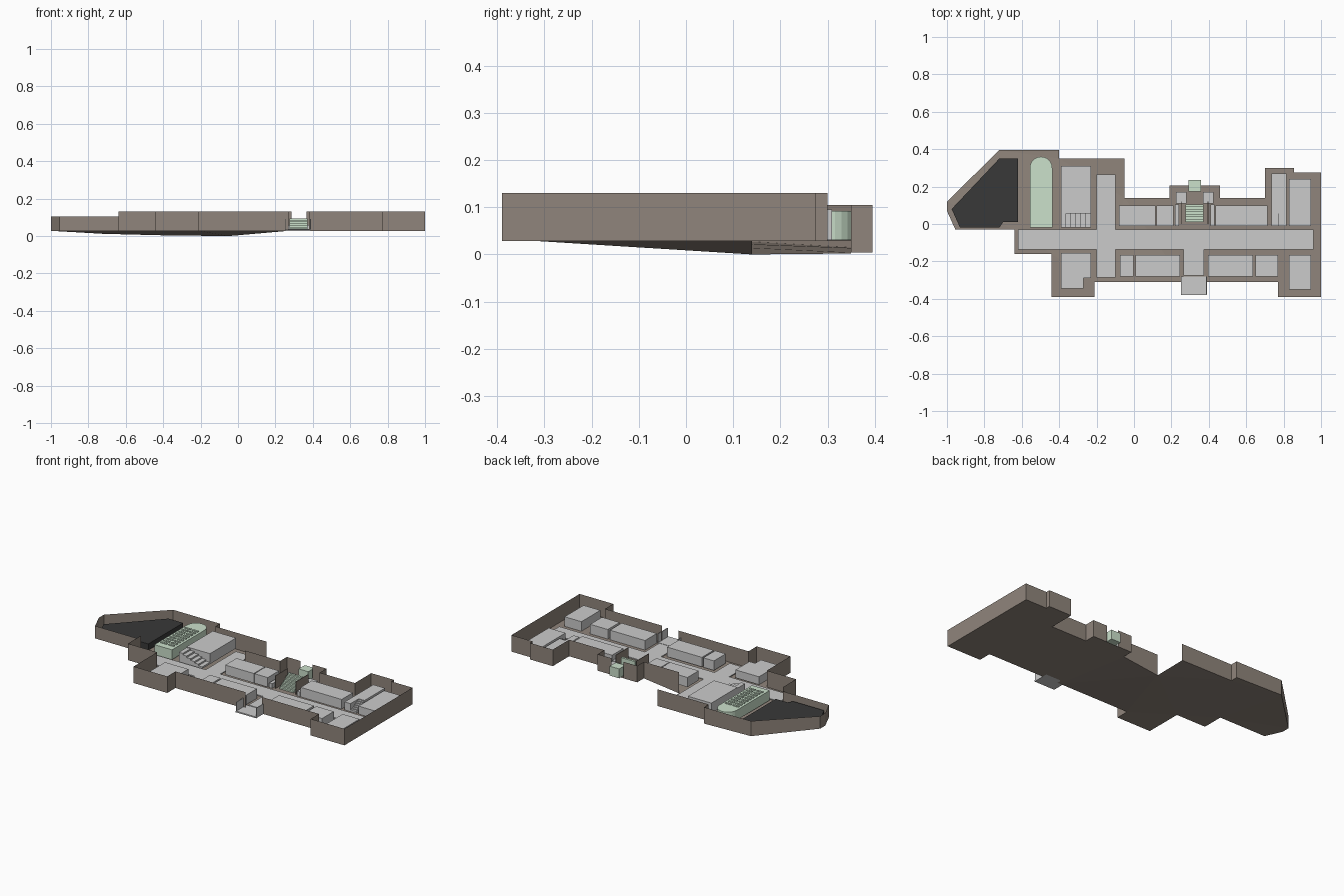
import bpy, bmesh, math

if "Cube" in bpy.data.objects:
    bpy.data.objects.remove(bpy.data.objects["Cube"])

def mat(name, c):
    m = bpy.data.materials.new(name)
    m.diffuse_color = (*c, 1)
    m.use_nodes = True
    m.node_tree.nodes["Principled BSDF"].inputs["Base Color"].default_value = m.diffuse_color
    return m

BROWN = mat("earth_brown", (0.28, 0.235, 0.2))
GREEN = mat("pale_green", (0.6, 0.75, 0.6))
BLACK = mat("black", (0.04, 0.04, 0.04))

def finish(bm, name, m=None, fix=True):
    if fix:
        bmesh.ops.recalc_face_normals(bm, faces=bm.faces)
    me = bpy.data.meshes.new(name)
    bm.to_mesh(me)
    bm.free()
    ob = bpy.data.objects.new(name, me)
    bpy.context.collection.objects.link(ob)
    if m:
        me.materials.append(m)
    return ob

def add_prism(bm, pts, z0, z1):
    lo = [bm.verts.new((x, y, z0)) for x, y in pts]
    hi = [bm.verts.new((x, y, z1)) for x, y in pts]
    n = len(pts)
    bm.faces.new(lo[::-1])
    bm.faces.new(hi)
    for i in range(n):
        j = (i + 1) % n
        bm.faces.new((lo[i], lo[j], hi[j], hi[i]))

def rect(x0, x1, y0, y1):
    return [(x0, y0), (x1, y0), (x1, y1), (x0, y1)]

def prism(name, pts, z0, z1, m=None):
    bm = bmesh.new()
    add_prism(bm, pts, z0, z1)
    return finish(bm, name, m)

def stairs(name, x0, x1, y0, y1, z0, za, zb, n, axis, m=None):
    """n steps whose tops run from za to zb along the axis"""
    bm = bmesh.new()
    for i in range(n):
        a, b = i / n, (i + 1) / n
        z = za + (zb - za) * i / (n - 1)
        if axis == 'x':
            r = rect(x0 + (x1 - x0) * a, x0 + (x1 - x0) * b, y0, y1)
        else:
            r = rect(x0, x1, y0 + (y1 - y0) * a, y0 + (y1 - y0) * b)
        add_prism(bm, r, z0, z)
    return finish(bm, name, m)

# outer shell: x, y, bottom z, height of wall running to the next point (0 = gap)
B, H, L = 0.028, 0.13, 0.105
shell = [
    (-1, .07, B, L), (-.955, -.03, B, L), (-.64, -.03, B, H), (-.64, -.16, B, H),
    (-.44, -.16, B, H), (-.44, -.39, B, H), (-.21, -.39, B, H), (-.21, -.31, B, H),
    (.27, -.31, B, 0), (.38, -.31, B, H), (.77, -.31, B, H), (.77, -.39, B, H),
    (1, -.39, B, H), (1, .275, B, H), (.855, .275, B, H), (.855, .30, B, H),
    (.70, .30, B, H), (.70, .14, B, H), (.46, .14, B, H), (.46, .205, B, H),
    (.365, .205, B, 0), (.285, .205, B, H), (.19, .205, B, H), (.19, .14, B, H),
    (-.05, .14, 0, 0), (-.05, .35, .002, L), (-.40, .35, .004, L),
    (-.40, .395, .004, L), (-.72, .395, .012, L), (-1, .12, B, L)]
bm = bmesh.new()
low = [bm.verts.new((x, y, z)) for x, y, z, h in shell]
for i, (x, y, z, h) in enumerate(shell):
    if h:
        j = (i + 1) % len(shell)
        x2, y2 = shell[j][:2]
        bm.faces.new((low[i], low[j], bm.verts.new((x2, y2, h)), bm.verts.new((x, y, h))))
base = bm.faces.new(low[::-1])
bmesh.ops.triangulate(bm, faces=[base])
finish(bm, "outer_shell", BROWN, fix=False)

# main corridor with cross passage and entry stub
prism("corridor_floor", [
    (-.62, -.135), (-.20, -.135), (-.20, -.285), (-.10, -.285), (-.10, -.135),
    (.265, -.135), (.265, -.275), (.375, -.275), (.375, -.135), (.96, -.135),
    (.96, -.03), (-.10, -.03), (-.10, .265), (-.20, .265), (-.20, -.03), (-.62, -.03)],
    .031, .037)

# room blocks
rooms = {
    "hall_platform": (-.39, -.23, .055, .31, .095),
    "north_room_a": (-.08, .115, -.01, .10, .09),
    "north_room_b": (.12, .21, -.01, .10, .09),
    "north_room_c": (.435, .715, -.01, .10, .09),
    "northeast_hall": (.735, .815, .07, .27, .08),
    "northeast_hall_landing": (.735, .775, -.01, .07, .08),
    "northeast_room": (.83, .945, -.01, .24, .08),
    "south_closet": (-.075, -.003, -.28, -.165, .09),
    "south_room_a": (.007, .245, -.28, -.165, .09),
    "south_room_b": (.395, .635, -.28, -.165, .09),
    "south_room_c": (.65, .77, -.28, -.165, .09),
    "southeast_room": (.83, .945, -.35, -.165, .09)}
for n, (x0, x1, y0, y1, h) in rooms.items():
    prism(n, rect(x0, x1, y0, y1), .031, h)
prism("southwest_room", [(-.39, -.345), (-.27, -.345), (-.27, -.29), (-.23, -.29),
                         (-.23, -.155), (-.39, -.155)], .031, .08)
stairs("hall_stairs", -.39, -.23, -.02, .055, .031, .09, .042, 6, 'x')
stairs("northeast_stairs", .776, .815, -.01, .07, .031, .042, .075, 6, 'y')

# front porch: floor and side walls
prism("porch_floor", rect(.25, .39, -.38, -.28), .028, .036)
for s in (-1, 1):
    prism("porch_side_wall", rect(.32 + s * .068 - .002, .32 + s * .068 + .002, -.375, -.28), .036, .09)

# back entrance: side passages, green stairs and doorway
for s in (-1, 1):
    prism("back_side_passage", rect(*sorted((.325 + s * .085, .325 + s * .105)), -.01, .105), .031, .06)
    prism("back_corner_room", rect(*sorted((.325 + s * .045, .325 + s * .10)), .11, .17), .031, .06)
    prism("back_stair_wall", rect(*sorted((.325 + s * .068, .325 + s * .072)), 0, .12), .031, .11, BROWN)
stairs("back_stairs", .275, .372, .01, .105, .031, .04, .095, 7, 'y', GREEN)
prism("back_doorway", rect(.292, .357, .175, .235), .037, .095, GREEN)

# green chapel with rounded apse and two columns of raised rows
cx, r = -.497, .06
apse = [(cx + r * math.cos(math.pi * i / 12), .30 + r * math.sin(math.pi * i / 12)) for i in range(13)]
prism("chapel", apse + [(cx - r, -.02), (cx + r, -.02)], .031, .092, GREEN)
bm = bmesh.new()
for i in range(9):
    y = .02 + i * .029
    for s in (-1, 1):
        add_prism(bm, rect(*sorted((cx + s * .006, cx + s * .045)), y, y + .012), .092, .097)
finish(bm, "chapel_rows", GREEN)

# dark cave floor
prism("cave_floor", [(-.975, .08), (-.93, -.02), (-.72, -.02), (-.70, .01), (-.62, .01),
                     (-.62, .35), (-.72, .35)], .029, .068, BLACK)
